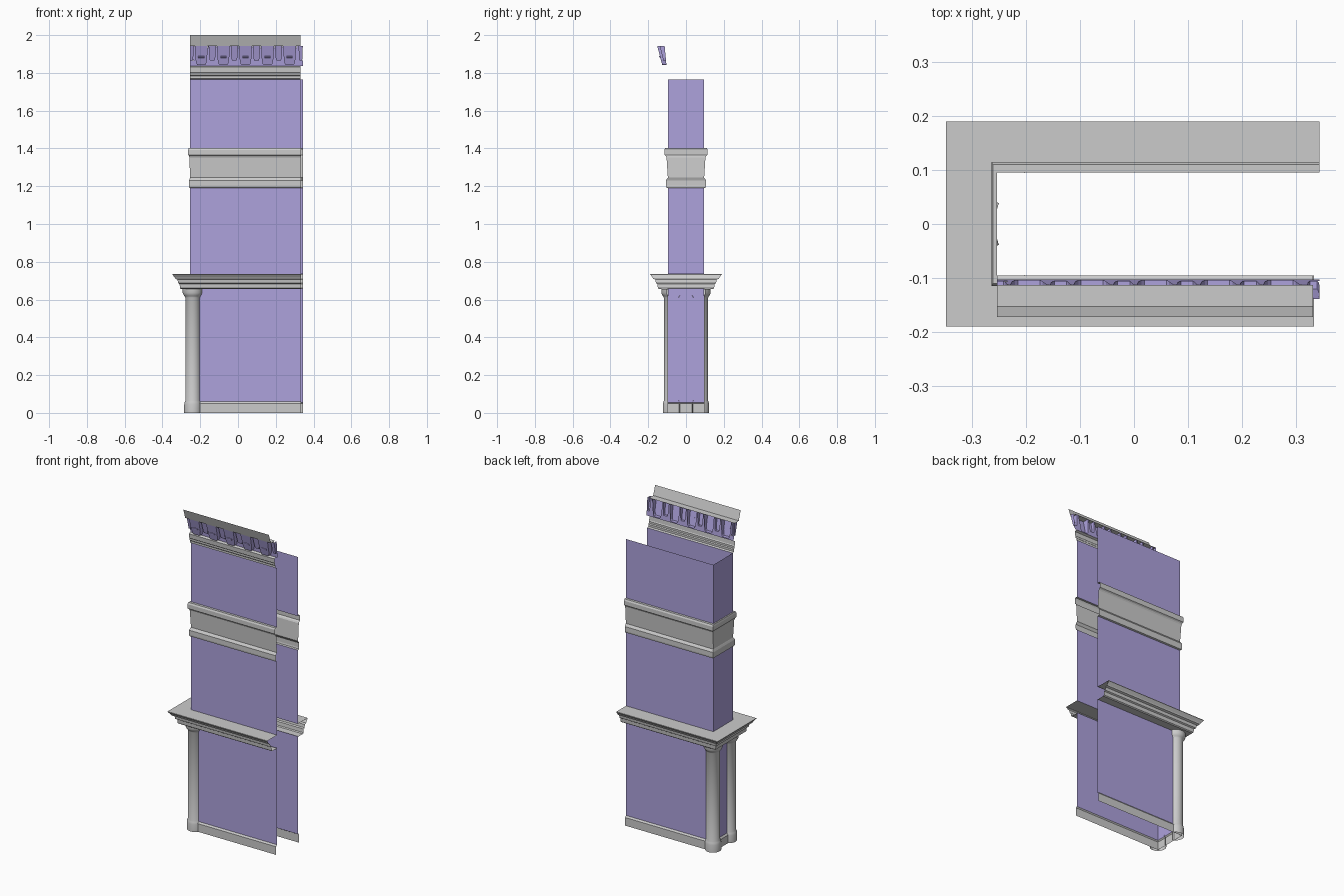
import bpy, math

if "Cube" in bpy.data.objects:
    bpy.data.objects.remove(bpy.data.objects["Cube"])

purple = bpy.data.materials.new("purple_paint")
purple.diffuse_color = (0.42, 0.36, 0.72, 1)
purple.use_nodes = True
purple.node_tree.nodes["Principled BSDF"].inputs["Base Color"].default_value = purple.diffuse_color


def make(name, verts, faces, mat=None, smooth=False):
    me = bpy.data.meshes.new(name)
    me.from_pydata(verts, [], faces)
    me.update()
    ob = bpy.data.objects.new(name, me)
    bpy.context.collection.objects.link(ob)
    if mat:
        me.materials.append(mat)
    if smooth:
        bpy.ops.object.select_all(action='DESELECT')
        ob.select_set(True)
        bpy.context.view_layer.objects.active = ob
        bpy.ops.object.shade_smooth_by_angle(angle=math.radians(40))
    return ob


def grid(rows):
    """Join equally long rows of points with quads."""
    n = len(rows[0])
    verts = [p for r in rows for p in r]
    faces = [(i * n + j, i * n + j + 1, (i + 1) * n + j + 1, (i + 1) * n + j)
             for i in range(len(rows) - 1) for j in range(n - 1)]
    return verts, faces


XL, XF, XB, Y = -0.253, 0.333, 0.343, 0.095   # left end, front/back right ends, half depth


def sweep_u(name, profile, mat=None, kx=1.0):
    """Carry an (offset, z) profile around the U-shaped plan."""
    rows = [[(XF, -Y - o, z) for o, z in profile],
            [(XL - o * kx, -Y - o, z) for o, z in profile],
            [(XL - o * kx, Y + o, z) for o, z in profile],
            [(XB, Y + o, z) for o, z in profile]]
    return make(name, *grid(rows), mat)


def sweep_front(name, profile, mat=None):
    rows = [[(x, -Y - o, z) for o, z in profile] for x in (XF - 0.002, XL)]
    return make(name, *grid(rows), mat)


# Wall panels
for name, z0, z1 in (("lower_wall", 0.055, 0.658), ("middle_wall", 0.735, 1.19),
                     ("upper_wall", 1.40, 1.765)):
    sweep_u(name, [(0, z0), (0, z1)], purple)

# Skirting, ledge and waist band
sweep_u("skirting", [(0.008, 0), (0.008, 0.05), (0, 0.06)])
sweep_u("ledge", [(0, 0.655), (0.048, 0.655), (0.054, 0.66), (0.056, 0.682), (0.064, 0.687),
                  (0.067, 0.705), (0.079, 0.71), (0.082, 0.717), (0.095, 0.733),
                  (0.095, 0.736), (0, 0.736)])
sweep_u("waist_band", [(0, 1.19), (0.01, 1.193), (0.012, 1.203), (0.012, 1.23), (0.005, 1.24),
                       (0.001, 1.245), (0.008, 1.352), (0.012, 1.36), (0.02, 1.366),
                       (0.02, 1.392), (0.015, 1.402), (0, 1.402)], kx=0.55)

# Corner columns wrapping the two left corners
col = [(0.046, 0), (0.046, 0.045), (0.043, 0.058), (0.040, 0.065), (0.040, 0.61),
       (0.044, 0.618), (0.048, 0.622), (0.054, 0.635), (0.054, 0.657)]
for name, s in (("front_column", -1), ("back_column", 1)):
    rows = []
    for i in range(15):
        a = math.radians(106 + 228 * i / 14)
        rows.append([(-0.239 + r * math.cos(a), s * (0.077 - r * math.sin(a) - 0.154) * -1
                      if s > 0 else -0.077 + r * math.sin(a), z) for r, z in col])
    if s > 0:
        rows = [[(x, 0.077 - (r * math.sin(math.radians(106 + 228 * i / 14))), z)
                 for (x, _, z), (r, _) in zip(row, col)] for i, row in enumerate(rows)][::-1]
    make(name, *grid(rows[::-1]), smooth=True)

# Front cornice: lower moulding, soffit and crown
sweep_front("cornice_moulding", [(0, 1.765), (0.01, 1.77), (0.01, 1.783), (0.015, 1.788),
                                 (0.015, 1.80), (0.019, 1.805), (0.021, 1.83), (0.008, 1.836)])
sweep_front("cornice_crown", [(0.018, 1.942), (0.058, 1.942), (0.060, 1.948), (0.077, 2.0)])

# Frieze with alternating large and small hollow brackets
ZB, ZT = 1.836, 1.942
verts, faces = [], []


def add(pts):
    faces.append(tuple(range(len(verts), len(verts) + len(pts))))
    verts.extend(pts)


def back(z):
    return -0.103 - 0.010 * (z - ZB) / (ZT - ZB)


def bracket(cx, w, zb, ytop, ybot, xl, xr):
    out = [(-w, ZT), (-0.9 * w, zb + 0.03), (-0.75 * w, zb + 0.006), (-0.6 * w, zb),
           (0.6 * w, zb), (0.75 * w, zb + 0.006), (0.9 * w, zb + 0.03), (w, ZT)]
    out = [(max(cx + x, XL), z) for x, z in out]
    if cx - w < XL:                         # half bracket at the left end
        out = [out[0]] + out[3:]

    def front(z):
        return ybot + (ytop - ybot) * (z - zb) / (ZT - zb)
    add([(x, front(z), z) for x, z in out])
    for (x0, z0), (x1, z1) in zip(out, out[1:]):
        add([(x0, front(z0), z0), (x0, back(z0), z0), (x1, back(z1), z1), (x1, front(z1), z1)])
    # frieze sheet around the bracket, in three pieces
    n = len(out) // 2
    left, right = out[:n], out[n:]
    if xl < out[0][0]:
        add([(x, back(z), z) for x, z in [(xl, ZT), (xl, zb)] + left[::-1]])
    if xr > out[-1][0]:
        add([(x, back(z), z) for x, z in right + [(xr, zb), (xr, ZT)]][::-1])
    add([(x, back(z), z) for x, z in ((xl, zb), (xl, ZB), (xr, ZB), (xr, zb))])


P, H = 0.117, 0.037
for k in range(5):
    c = -0.1945 + P * k
    bracket(c, 0.034, 1.842, -0.152, -0.126, c - H, c + H)
for k in range(6):
    c = -0.253 + P * k
    w = 0.019 if k < 5 else 0.011
    bracket(c, w, 1.865, -0.139, -0.120, max(c - P / 2 + H, XL), min(c + P / 2 - H, XB))
make("bracket_frieze", verts, faces, purple)

# Small raised bar on each large bracket
for k in range(5):
    c = -0.1945 + P * k
    x0, x1 = c - 0.016, c + 0.016
    make(f"bracket_bar_{k + 1}",
         [(x, y, z) for x in (x0, x1) for y, z in ((-0.136, 1.880), (-0.141, 1.881),
                                                   (-0.142, 1.888), (-0.138, 1.889))],
         [(0, 4, 5, 1), (1, 5, 6, 2), (2, 6, 7, 3), (0, 1, 2, 3), (7, 6, 5, 4)], purple)
